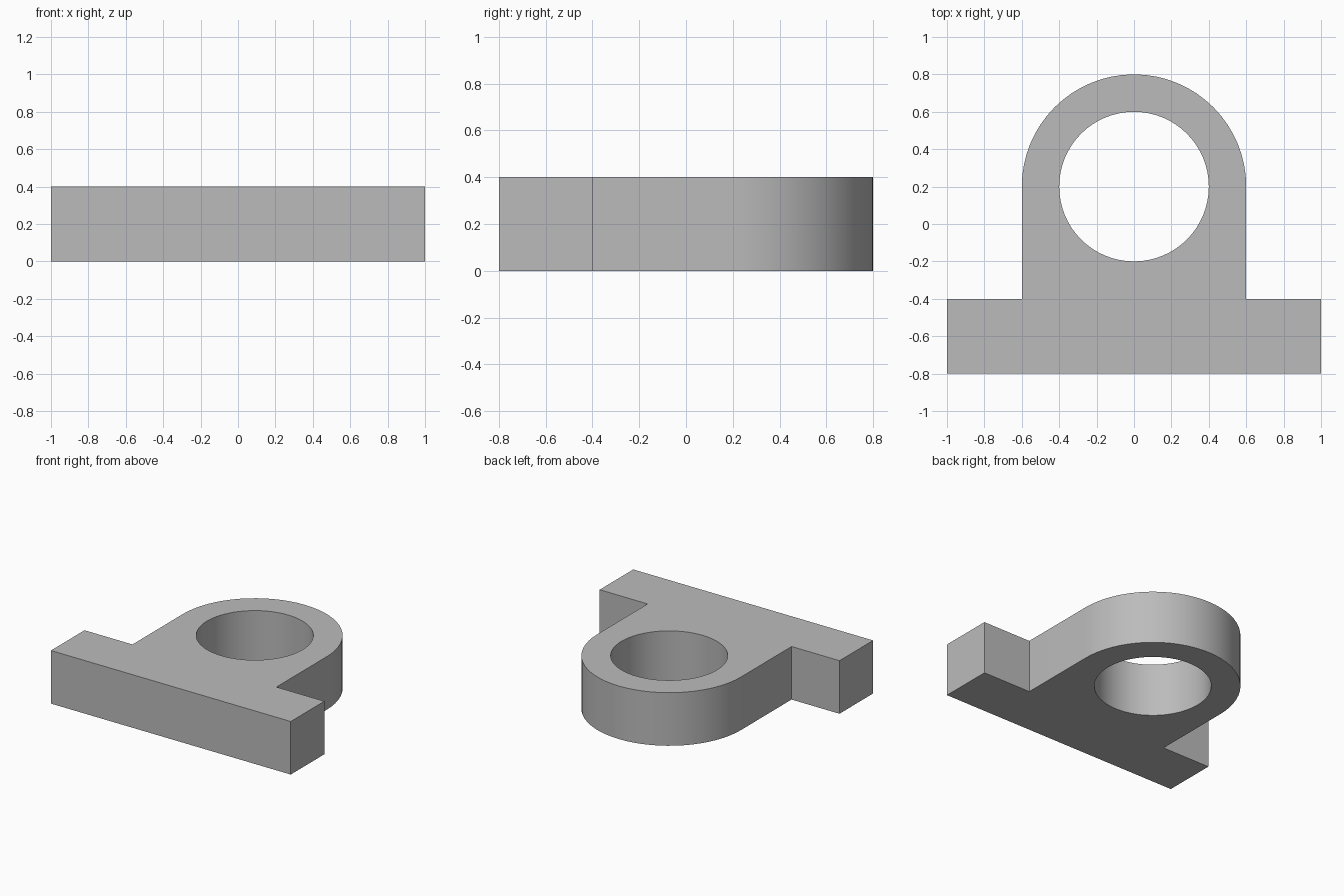
import bpy, bmesh, math

cube = bpy.data.objects.get("Cube")
if cube:
    bpy.data.objects.remove(cube, do_unlink=True)

HEIGHT = 0.4
RING_Y = 0.2          # centre of the eye
OUTER, INNER = 0.6, 0.4
SEGMENTS = 64

# Plain grey material
grey = bpy.data.materials.new("plain_grey")
grey.use_nodes = True
colour = (0.5, 0.5, 0.5, 1)
grey.diffuse_color = colour
grey.node_tree.nodes["Principled BSDF"].inputs["Base Color"].default_value = colour


def arc(radius, sweep, steps):
    """Points on an arc around the eye centre, starting at +x."""
    return [(radius * math.cos(sweep * i / steps),
             RING_Y + radius * math.sin(sweep * i / steps)) for i in range(steps + 1)]


def add_loop(bm, points):
    verts = [bm.verts.new((x, y, 0)) for x, y in points]
    return [bm.edges.new((v, verts[i - 1])) for i, v in enumerate(verts)]


# Outline: wide foot, straight neck, rounded end; plus the round hole
right_foot = [(1, -0.8), (1, -0.4), (OUTER, -0.4)]
left_foot = [(-x, y) for x, y in reversed(right_foot)]
outline = right_foot + arc(OUTER, math.pi, SEGMENTS // 2) + left_foot
hole = arc(INNER, math.tau, SEGMENTS)[:-1]

# Fill between the loops and extrude to a solid
bm = bmesh.new()
edges = add_loop(bm, outline) + add_loop(bm, hole)
bmesh.ops.triangle_fill(bm, edges=edges, use_beauty=True, normal=(0, 0, 1))
result = bmesh.ops.extrude_face_region(bm, geom=bm.faces[:], use_keep_orig=True)
top = [g for g in result["geom"] if isinstance(g, bmesh.types.BMVert)]
bmesh.ops.translate(bm, verts=top, vec=(0, 0, HEIGHT))
bmesh.ops.recalc_face_normals(bm, faces=bm.faces[:])

mesh = bpy.data.meshes.new("bearing_bracket")
bm.to_mesh(mesh)
bm.free()
mesh.materials.append(grey)
bracket = bpy.data.objects.new("bearing_bracket", mesh)
bpy.context.collection.objects.link(bracket)

# Smooth round walls, crisp rims and corners
bpy.ops.object.select_all(action="DESELECT")
bracket.select_set(True)
bpy.context.view_layer.objects.active = bracket
bpy.ops.object.shade_smooth_by_angle(angle=math.radians(30))
